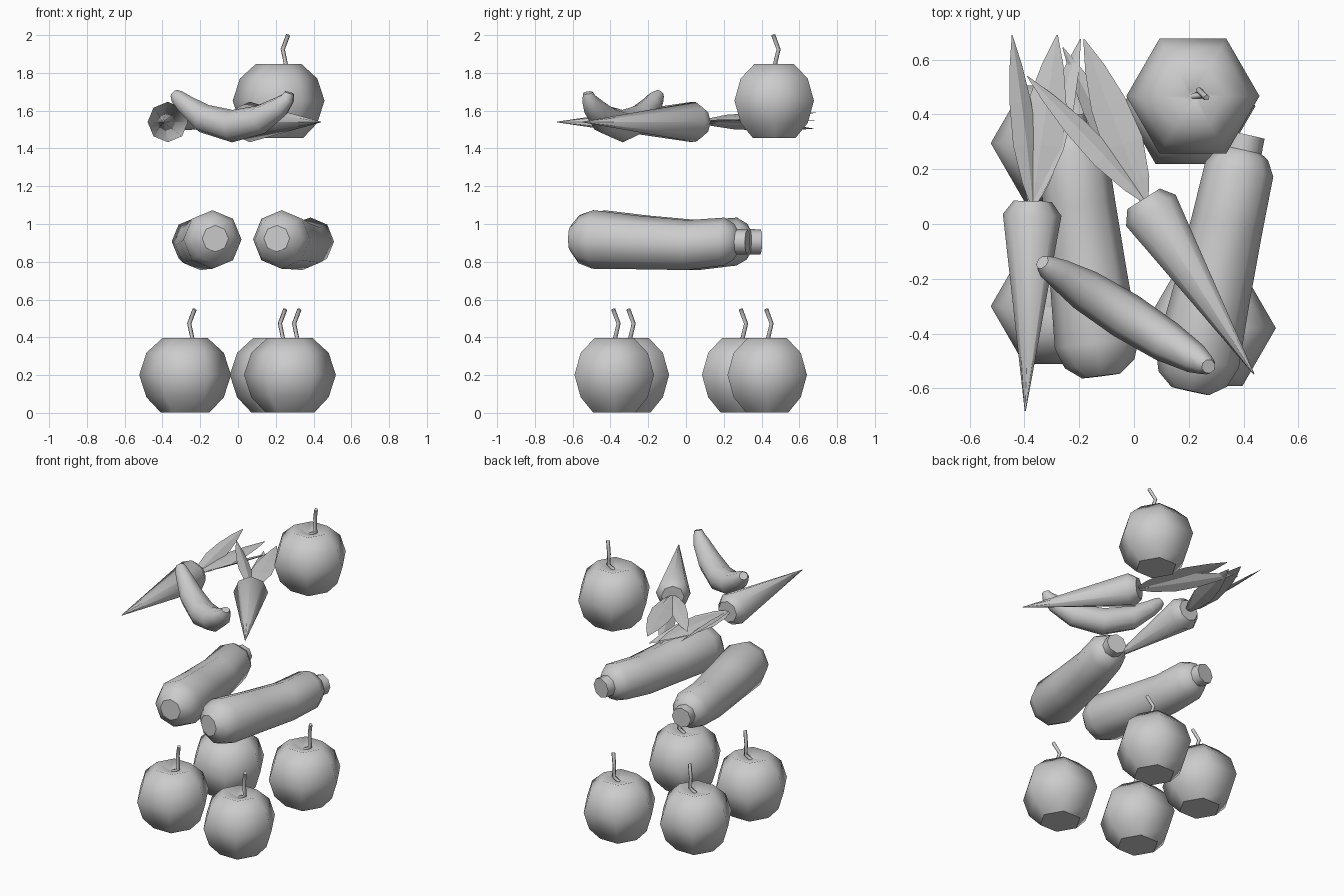
import bpy, bmesh
from mathutils import Vector as V

if "Cube" in bpy.data.objects:
    bpy.data.objects.remove(bpy.data.objects["Cube"])


def finish(name, bm):
    bmesh.ops.recalc_face_normals(bm, faces=bm.faces)
    me = bpy.data.meshes.new(name)
    bm.to_mesh(me)
    bm.free()
    ob = bpy.data.objects.new(name, me)
    bpy.context.collection.objects.link(ob)
    return ob


def tube(name, pts, radii, sides=8, up=(0, 0, 1), axis=None):
    """Closed smooth tube through pts; axis fixes the ring normal."""
    pts, up = [V(p) for p in pts], V(up)
    bm = bmesh.new()
    rings = []
    for i, (p, r) in enumerate(zip(pts, radii)):
        t = V(axis) if axis else pts[min(i + 1, len(pts) - 1)] - pts[max(i - 1, 0)]
        t = t.normalized()
        u = (up - t * up.dot(t)).normalized()
        v = t.cross(u)
        ring = []
        for k in range(sides):
            d = V((r, 0))
            from math import cos, sin, tau
            a = tau * k / sides
            ring.append(bm.verts.new(p + r * (cos(a) * u + sin(a) * v)))
        rings.append(ring)
    for a, b in zip(rings, rings[1:]):
        for k in range(sides):
            j = (k + 1) % sides
            bm.faces.new((a[k], a[j], b[j], b[k])).smooth = True
    for ring in (rings[0], rings[-1]):
        cap = bm.faces.new(ring)
        for e in cap.edges:
            e.smooth = False
    return finish(name, bm)


def along(a, b, dists, sag=None):
    """Points at distances along a-b, optionally with z offsets."""
    a, b = V(a), V(b)
    d = (b - a).normalized()
    sag = sag or [0] * len(dists)
    return [a + d * s + V((0, 0, z)) for s, z in zip(dists, sag)]


# Apples: six-sided lathe with a top dimple and a bent stem
def apple(n, x, y, z):
    prof = [(.13, 0), (.205, .08), (.243, .198), (.205, .315), (.12, .393), (.015, .365)]
    tube(f"apple_{n}", [(x, y, z + h) for r, h in prof], [r for r, h in prof],
         6, (1, 0, 0), (0, 0, 1))
    stem = [(0, 0, .36), (.04, .002, .385), (.022, .022, .47), (.05, -.006, .545)]
    tube(f"apple_stem_{n}", [(x + a, y + b, z + c) for a, b, c in stem],
         [.012] * 4, 5, (0, 1, 0))


for n, p in enumerate([(-.28, .295, .003), (-.28, -.3, .003), (.275, -.38, .003),
                       (.2, .43, .003), (.215, .467, 1.455)]):
    apple(n, *p)

# Marrows: slightly sagging eight-sided bodies with an end nub
for n, (a, b) in enumerate([((-.12, -.555, .92), (-.24, .385, .905)),
                            ((.205, -.61, .92), (.412, .325, .905))]):
    tube(f"marrow_{n}",
         along(a, b, (0, .045, .12, .36, .63, .83, .885, .905),
               (.003, 0, 0, -.012, -.022, .0, .0, 0)),
         (.07, .128, .155, .142, .132, .127, .095, .06), axis=V(b) - V(a))
    tube(f"marrow_nub_{n}", along(a, b, (.89, .958)), (.068, .066))


# Leaf: thin ridged blade from base to tip, rolled by a side slope
def leaf(name, base, tip, width, slope):
    base, tip = V(base), V(tip)
    d = tip - base
    side = V((d.y, -d.x, 0)).normalized()
    side = (side + V((0, 0, slope))).normalized() * width / 2
    nrm = side.cross(d).normalized()
    bm = bmesh.new()
    rows = []
    for t, w in ((0, .2), (.12, .62), (.35, 1), (.6, .88), (.82, .5), (1, .03)):
        c = base + d * t
        rows.append([bm.verts.new(q) for q in
                     (c - side * w, c + nrm * .012 * w, c + side * w, c - nrm * .008 * w)])
    for a, b in zip(rows, rows[1:]):
        for k in range(4):
            j = (k + 1) % 4
            bm.faces.new((a[k], a[j], b[j], b[k]))
    bm.faces.new(rows[0])
    bm.faces.new(rows[-1])
    finish(name, bm)


# Carrots: tapering cones, each with three leaves
carrots = [
    ((-.37, .083, 1.54), (-.397, -.683, 1.54),
     [((-.445, .69, 1.59), .10, -.5), ((-.28, .69, 1.55), .16, .1),
      ((-.195, .675, 1.505), .12, .5)]),
    ((.035, .092, 1.54), (.438, -.548, 1.54),
     [((-.183, .675, 1.55), .15, .1), ((-.26, .645, 1.505), .12, .5),
      ((-.39, .54, 1.585), .10, -.5)]),
]
for n, (a, b, leaves) in enumerate(carrots):
    tube(f"carrot_{n}", along(a, b, (0, .05, (V(b) - V(a)).length)), (.07, .107, .002))
    root = V(a) + (V(b) - V(a)) * .01
    for i, (tip, w, s) in enumerate(leaves):
        leaf(f"carrot_leaf_{n}_{i}", root, tip, w, s)

# Banana: upturned crescent
tube("banana",
     [(-.335, -.14, 1.69), (-.318, -.155, 1.67), (-.275, -.18, 1.63), (-.18, -.24, 1.558),
      (-.03, -.335, 1.518), (.12, -.43, 1.553), (.225, -.492, 1.622),
      (.263, -.515, 1.665), (.272, -.52, 1.695)],
     (.027, .042, .055, .077, .086, .077, .056, .038, .026))
